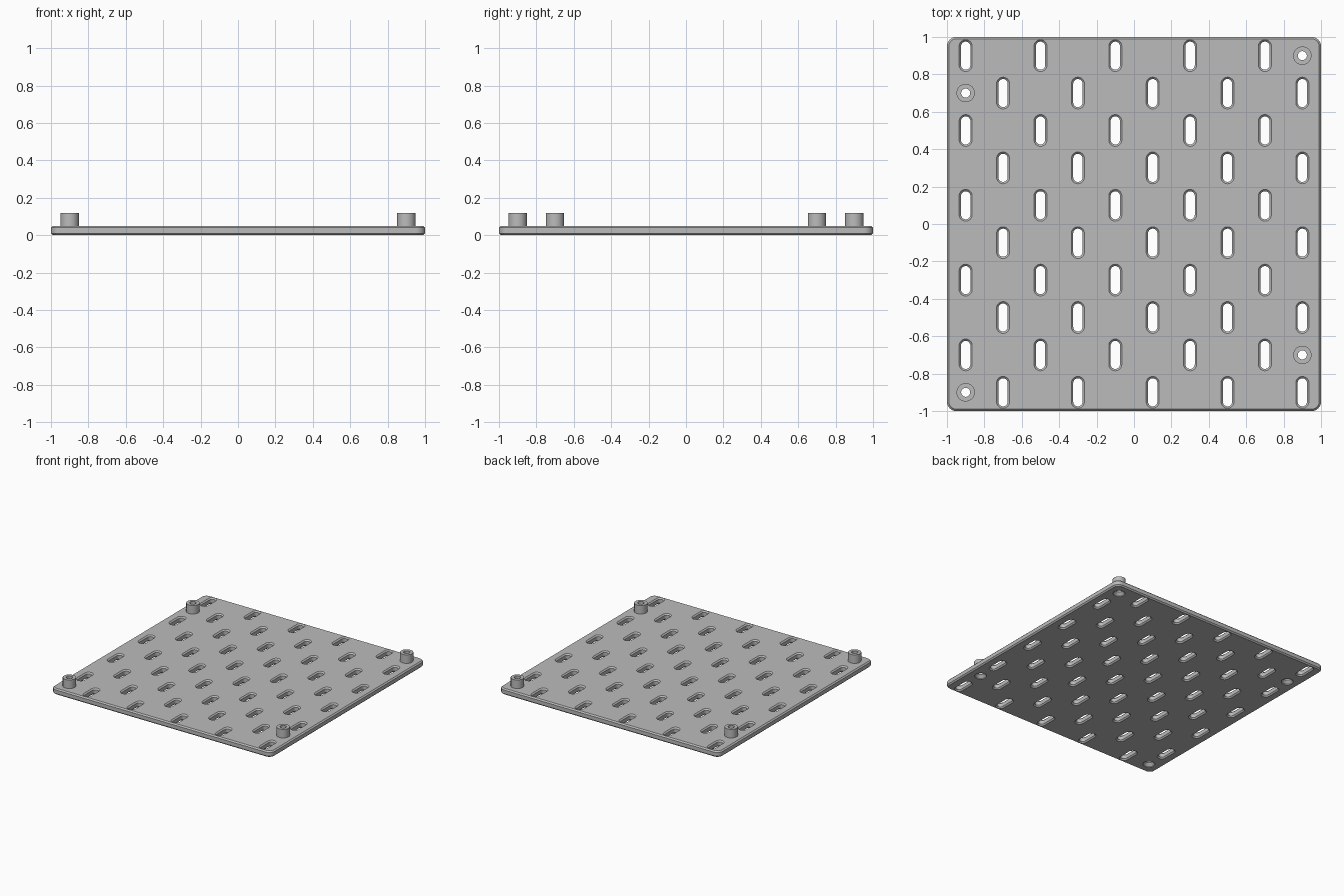
import bpy
import bmesh
from math import cos, sin, pi, radians

cube = bpy.data.objects.get("Cube")
if cube:
    bpy.data.objects.remove(cube)

THICK = 0.05
BEVEL = 0.01
STANDOFFS = [(-0.9, 0.7), (0.9, 0.9), (0.9, -0.7), (-0.9, -0.9)]

grey = bpy.data.materials.new("grey_plastic")
grey.use_nodes = True
grey.diffuse_color = (0.5, 0.5, 0.5, 1)
grey.node_tree.nodes["Principled BSDF"].inputs["Base Color"].default_value = (0.5, 0.5, 0.5, 1)


def outline(x, y, core_x, core_y, r, steps):
    """Rounded rectangle: a core rectangle grown by r (a circle or slot if the core is flat)."""
    points = []
    corners = [(1, 1), (-1, 1), (-1, -1), (1, -1)]
    for quarter, (sx, sy) in enumerate(corners):
        for i in range(steps + 1):
            a = (quarter + i / steps) * pi / 2
            points.append((x + sx * core_x + r * cos(a), y + sy * core_y + r * sin(a)))
    return points


def loft(bm, x, y, core_x, core_y, sections, steps=8):
    """Closed solid through stacked outlines given as (height, radius)."""
    rings = [[bm.verts.new((px, py, z)) for px, py in outline(x, y, core_x, core_y, r, steps)]
             for z, r in sections]
    n = len(rings[0])
    for low, high in zip(rings, rings[1:]):
        for i in range(n):
            j = (i + 1) % n
            bm.faces.new((low[i], low[j], high[j], high[i]))
    bm.faces.new(rings[0][::-1])
    bm.faces.new(rings[-1])


def finish(bm, name):
    bmesh.ops.remove_doubles(bm, verts=bm.verts, dist=0.00001)
    bmesh.ops.recalc_face_normals(bm, faces=bm.faces)
    mesh = bpy.data.meshes.new(name)
    bm.to_mesh(mesh)
    bm.free()
    mesh.materials.append(grey)
    ob = bpy.data.objects.new(name, mesh)
    bpy.context.collection.objects.link(ob)
    return ob


def combine(target, tool, operation):
    """Apply a boolean and discard the tool."""
    mod = target.modifiers.new(operation.lower(), "BOOLEAN")
    mod.object = tool
    mod.operation = operation
    mod.solver = "EXACT"
    bpy.context.view_layer.objects.active = target
    bpy.ops.object.modifier_apply(modifier=mod.name)
    bpy.data.objects.remove(tool)


# Plate with rounded corners and chamfered rims
bm = bmesh.new()
loft(bm, 0, 0, 0.95, 0.95,
     [(0, 0.05 - BEVEL), (BEVEL, 0.05), (THICK - BEVEL, 0.05), (THICK, 0.05 - BEVEL)])
board = finish(bm, "pegboard")

# Mounting standoffs
bm = bmesh.new()
for x, y in STANDOFFS:
    loft(bm, x, y, 0, 0, [(0.035, 0.049), (0.12, 0.049)])
combine(board, finish(bm, "standoffs"), "UNION")

# Staggered slots, chamfered on both sides
bm = bmesh.new()
for row in range(10):
    for col in range(5):
        x = -0.9 + 0.4 * col + (0 if row % 2 else 0.2)
        loft(bm, x, -0.9 + 0.2 * row, 0, 0.05,
             [(-BEVEL, 0.045), (BEVEL, 0.025), (THICK - BEVEL, 0.025), (THICK + BEVEL, 0.045)])

# Screw holes, countersunk from below
for x, y in STANDOFFS:
    loft(bm, x, y, 0, 0, [(-BEVEL, 0.045), (0.006, 0.045), (0.028, 0.024), (0.14, 0.024)])
cutter = finish(bm, "slot_cutter")
cutter.hide_render = True
combine(board, cutter, "DIFFERENCE")

# Smooth round walls, sharp chamfers
bpy.ops.object.select_all(action="DESELECT")
board.select_set(True)
bpy.context.view_layer.objects.active = board
bpy.ops.object.shade_smooth_by_angle(angle=radians(30))
